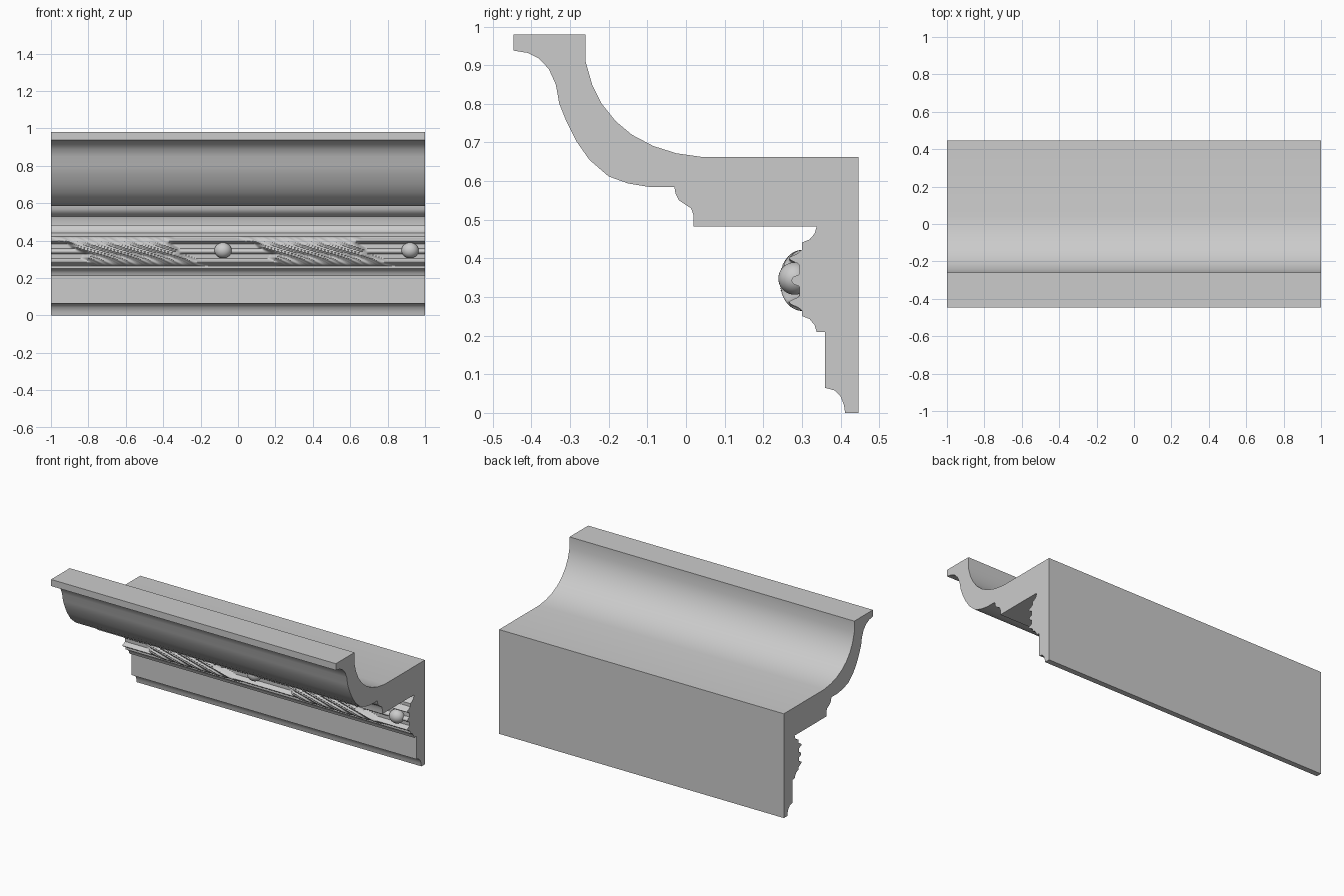
import bpy, bmesh, math

if "Cube" in bpy.data.objects:
    bpy.data.objects.remove(bpy.data.objects["Cube"])

def finish(name, bm, angle=30):
    bmesh.ops.recalc_face_normals(bm, faces=bm.faces)
    me = bpy.data.meshes.new(name)
    bm.to_mesh(me)
    bm.free()
    ob = bpy.data.objects.new(name, me)
    bpy.context.collection.objects.link(ob)
    bpy.ops.object.select_all(action='DESELECT')
    ob.select_set(True)
    bpy.context.view_layer.objects.active = ob
    bpy.ops.object.shade_smooth_by_angle(angle=math.radians(angle))
    return ob

# Cornice body: one (y, z) section swept along x
profile = [
    (-.447, .98), (-.26, .98), (-.26, .91), (-.243, .85), (-.218, .80), (-.182, .755),
    (-.14, .72), (-.085, .691), (-.025, .672), (.045, .662), (.447, .662), (.447, 0),
    (.412, 0), (.409, .02), (.40, .043), (.385, .058), (.36, .065), (.36, .21),
    (.338, .21), (.333, .227), (.32, .243), (.30, .251), (.30, .441), (.32, .449),
    (.333, .464), (.338, .482), (.02, .482), (.02, .51), (.013, .53), (0, .538),
    (-.018, .55), (-.027, .567), (-.03, .585), (-.095, .585), (-.15, .594), (-.20, .612),
    (-.25, .655), (-.285, .705), (-.31, .755), (-.328, .80), (-.337, .85), (-.355, .89),
    (-.38, .917), (-.41, .932), (-.447, .938)]
bm = bmesh.new()
left = [bm.verts.new((-1, y, z)) for y, z in profile]
right = [bm.verts.new((1, y, z)) for y, z in profile]
bm.faces.new(left)
bm.faces.new(right[::-1])
for i in range(len(profile)):
    j = (i + 1) % len(profile)
    bm.faces.new((left[i], right[i], right[j], left[j]))
finish("cornice_body", bm)

# Carved frieze: half-round roll of twisted leaves with open bays around the beads
ZC, HALF, BEAD_X = .343, .079, -.08

def step(a, b, t):
    t = min(1, max(0, (t - a) / (b - a)))
    return t * t * (3 - 2 * t)

def relief(x, s):
    p = (x - BEAD_X + .5) % 1 - .5
    ell = math.sqrt(max(0, 1 - s * s))
    # twisted strands, with finer veins along each leaf
    u = p + .2 * s + .03 * math.sin(3 * s)
    f = (u / .125) % 1
    ridge = math.sin(math.pi * f ** .75) ** .6
    vein = .05 * math.cos(6 * math.pi * f)
    twist = .058 * ell * (.68 + .3 * ridge + vein)
    # open bay: thin rod and two curled rims
    a = abs(s)
    rod = .028 * math.sqrt(max(0, 1 - (s / .2) ** 2))
    rim = .034 * math.exp(-((a - .72) / .16) ** 2)
    bay = max(.008 * ell, rod, rim * min(1, 3 * ell))
    # slanted, slightly ragged edge between bay and leaves
    v = abs(p + .1 * s) + .012 * math.sin(9 * s)
    mask = step(.2, .25, v + .06 * (a - .5))
    return bay + (twist - bay) * mask

NX, NZ = 640, 48
bm = bmesh.new()
rows = []
for i in range(NX + 1):
    x = -1 + 2 * i / NX
    row = []
    for j in range(NZ + 1):
        s = -math.cos(math.pi * j / NZ)
        row.append(bm.verts.new((x, .301 - relief(x, s), ZC + HALF * s)))
    rows.append(row)
for i in range(NX):
    for j in range(NZ):
        bm.faces.new((rows[i][j], rows[i + 1][j], rows[i + 1][j + 1], rows[i][j + 1]))
# end caps and hidden back
for row in (rows[0], rows[-1]):
    bm.faces.new(row)
bm.faces.new((rows[0][0], rows[0][-1], rows[-1][-1], rows[-1][0]))
ob = finish("carved_frieze", bm, 50)

# Beads, one per repeat
for k in range(2):
    bm = bmesh.new()
    bmesh.ops.create_uvsphere(bm, u_segments=32, v_segments=20, radius=.042)
    for v in bm.verts:
        v.co.x *= 1.1
    bead = finish("bead_%d" % (k + 1), bm, 60)
    bead.location = (BEAD_X + k, .281, .348)
